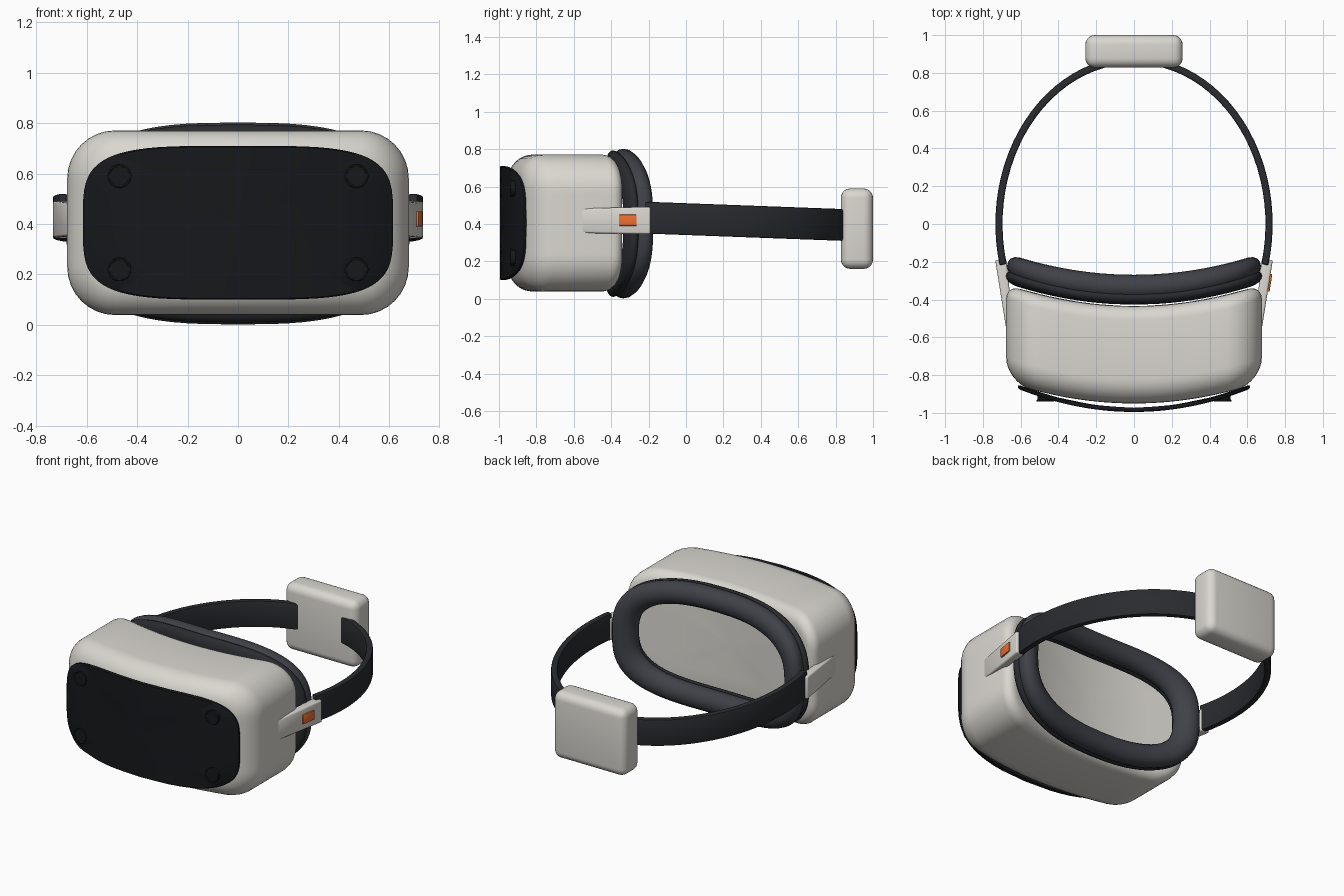
import bpy, bmesh
from math import sin, cos, pi, copysign

if "Cube" in bpy.data.objects:
    bpy.data.objects.remove(bpy.data.objects["Cube"])


def material(name, rgb):
    m = bpy.data.materials.new(name)
    m.diffuse_color = (*rgb, 1)
    m.use_nodes = True
    m.node_tree.nodes["Principled BSDF"].inputs["Base Color"].default_value = m.diffuse_color
    return m


SHELL = material("warm_white", (0.70, 0.68, 0.63))
GLASS = material("gloss_black", (0.008, 0.009, 0.011))
LENS = material("lens_black", (0.015, 0.016, 0.018))
STRAP = material("strap_black", (0.022, 0.024, 0.028))
FOAM = material("foam_grey", (0.05, 0.053, 0.065))
ORANGE = material("orange", (0.85, 0.16, 0.03))


def finish(ob, name, mat, angle=40, bevel=0, segs=3):
    ob.name = name
    ob.data.materials.append(mat)
    if bevel:
        m = ob.modifiers.new("bevel", 'BEVEL')
        m.width, m.segments = bevel, segs
    bpy.ops.object.select_all(action='DESELECT')
    ob.select_set(True)
    bpy.context.view_layer.objects.active = ob
    if bevel:
        bpy.ops.object.modifier_apply(modifier="bevel")
    bpy.ops.object.shade_smooth_by_angle(angle=angle * pi / 180)
    return ob


def loft(name, rings, mat, closed=False, **kw):
    """Skin equal-length rings; either join last to first or cap both ends."""
    bm = bmesh.new()
    vs = [[bm.verts.new(p) for p in r] for r in rings]
    n = len(vs[0])
    pairs = list(zip(vs, vs[1:])) + ([(vs[-1], vs[0])] if closed else [])
    for a, b in pairs:
        for i in range(n):
            j = (i + 1) % n
            bm.faces.new((a[i], a[j], b[j], b[i]))
    if not closed:
        bm.faces.new(vs[0])
        bm.faces.new(vs[-1])
    bmesh.ops.recalc_face_normals(bm, faces=bm.faces)
    me = bpy.data.meshes.new(name)
    bm.to_mesh(me)
    bm.free()
    ob = bpy.data.objects.new(name, me)
    bpy.context.collection.objects.link(ob)
    return finish(ob, name, mat, **kw)


def round_rect(a, b, r, seg=8, div=12):
    pts = []
    corners = [(1, 1, 0), (-1, 1, 1), (-1, -1, 2), (1, -1, 3)]
    for sx, sz, q in corners:
        for i in range(seg + 1):
            t = (q + i / seg) * pi / 2
            pts.append((sx * (a - r) + r * cos(t), sz * (b - r) + r * sin(t)))
        p = pts[-1]
        nx, nz, nq = corners[(q + 1) % 4]
        t = nq * pi / 2
        e = (nx * (a - r) + r * cos(t), nz * (b - r) + r * sin(t))
        pts += [(p[0] + (e[0] - p[0]) * k / div, p[1] + (e[1] - p[1]) * k / div)
                for k in range(1, div)]
    return pts


def superellipse(a, b, n, count=72):
    f = lambda v: copysign(abs(v) ** (2 / n), v)
    return [(a * f(cos(2 * pi * i / count)), b * f(sin(2 * pi * i / count)))
            for i in range(count)]


def bent(outline, y, k, z, s=1.0):
    """Place an outline in the xz plane, bowed towards the front."""
    return [(x * s, y + k * (x * s) ** 2, z + h * s) for x, h in outline]


def box(name, size, loc, mat, bevel, segs=4):
    bpy.ops.mesh.primitive_cube_add(size=1, location=loc)
    ob = bpy.context.object
    ob.scale = size
    bpy.ops.object.transform_apply(location=False, rotation=False, scale=True)
    return finish(ob, name, mat, bevel=bevel, segs=segs)


# Visor body: rounded box, bowed forward
A, B, R, K, ZC = 0.677, 0.366, 0.19, 0.25, 0.405
FRONT, BACK, RF, RB = -0.95, -0.435, 0.13, 0.075
layers = []
for i in range(9):
    t = i / 8 * pi / 2
    layers.append((RF * (1 - sin(t)), FRONT + RF * (1 - cos(t))))
for i in range(7):
    t = i / 6 * pi / 2
    layers.append((RB * (1 - cos(t)), BACK - RB * (1 - sin(t))))
rings = [bent(round_rect(A - d, B - d, R - d), y, K, ZC) for d, y in layers]
for s in (0.7, 0.4, 0.1):
    rings.insert(0, bent(round_rect(A - RF, B - RF, R - RF), FRONT, K, ZC, s))
    rings.append(bent(round_rect(A - RB, B - RB, R - RB), BACK, K, ZC, s))
loft("visor_body", rings, SHELL)

# Front plate: thin bowed panel
plate = superellipse(0.615, 0.305, 4)
steps = [(0.05, 0), (0.35, 0), (0.7, 0), (0.985, 0), (1, 0.006),
         (1, 0.016), (0.985, 0.022), (0.7, 0.022), (0.35, 0.022), (0.05, 0.022)]
loft("front_plate", [bent(plate, -0.995 + d, 0.325, ZC, s) for s, d in steps], GLASS)

# Four tracking cameras
for sx in (-1, 1):
    for z in (0.22, 0.59):
        bpy.ops.mesh.primitive_cylinder_add(vertices=32, radius=0.042, depth=0.025,
                                            location=(sx * 0.47, -0.924, z),
                                            rotation=(pi / 2, 0, 0))
        finish(bpy.context.object, "camera_lens", GLASS)
        bpy.ops.mesh.primitive_torus_add(major_radius=0.042, minor_radius=0.005,
                                         major_segments=32, minor_segments=8,
                                         location=(sx * 0.47, -0.935, z),
                                         rotation=(pi / 2, 0, 0))
        finish(bpy.context.object, "camera_rim", LENS)


# Face gasket: dark mounting ring and soft cushion
def gasket(name, a, b, y, rad, depth, mat):
    rings = []
    for i in range(16):
        t = 2 * pi * i / 16
        o = superellipse(a + rad * cos(t), b + rad * cos(t), 2.9)
        rings.append(bent(o, y + depth * sin(t), 0.25, 0.402))
    loft(name, rings, mat, closed=True, angle=60)


gasket("gasket_mount", 0.62, 0.33, -0.39, 0.062, 0.037, STRAP)
gasket("gasket_cushion", 0.602, 0.33, -0.335, 0.07, 0.066, FOAM)

# Side arms, tapering into the body
for sx, side in ((-1, "left"), (1, "right")):
    sections = [(-0.585, 0.635, 0.664, 0.365, 0.47), (-0.565, 0.637, 0.675, 0.352, 0.483),
                (-0.19, 0.675, 0.735, 0.345, 0.492)]
    rings = [[(sx * x0, y, z0), (sx * x1, y, z0), (sx * x1, y, z1), (sx * x0, y, z1)]
             for y, x0, x1, z0, z1 in sections]
    loft("arm_" + side, rings, SHELL, bevel=0.01)

# Orange button on the right arm
button = box("arm_button", (0.022, 0.095, 0.06), (0.714, -0.31, 0.42), ORANGE, 0.004, 2)
button.rotation_euler.z = -0.155

# Head strap: elliptical band dropping slightly to the rear
rings = []
for i in range(49):
    t = -0.25 + (pi + 0.5) * i / 48
    rings.append([])
    for off, h in ((-1, -1), (1, -1), (1, 1), (-1, 1)):
        x, y = (0.715 + 0.019 * off) * cos(t), (0.868 + 0.019 * off) * sin(t)
        rings[-1].append((x, y, 0.426 - 0.037 * y + 0.085 * h))
loft("head_strap", rings, STRAP, bevel=0.008, segs=2)

# Rear battery pad
box("rear_pad", (0.515, 0.172, 0.43), (0, 0.914, 0.375), SHELL, 0.05, 5)
